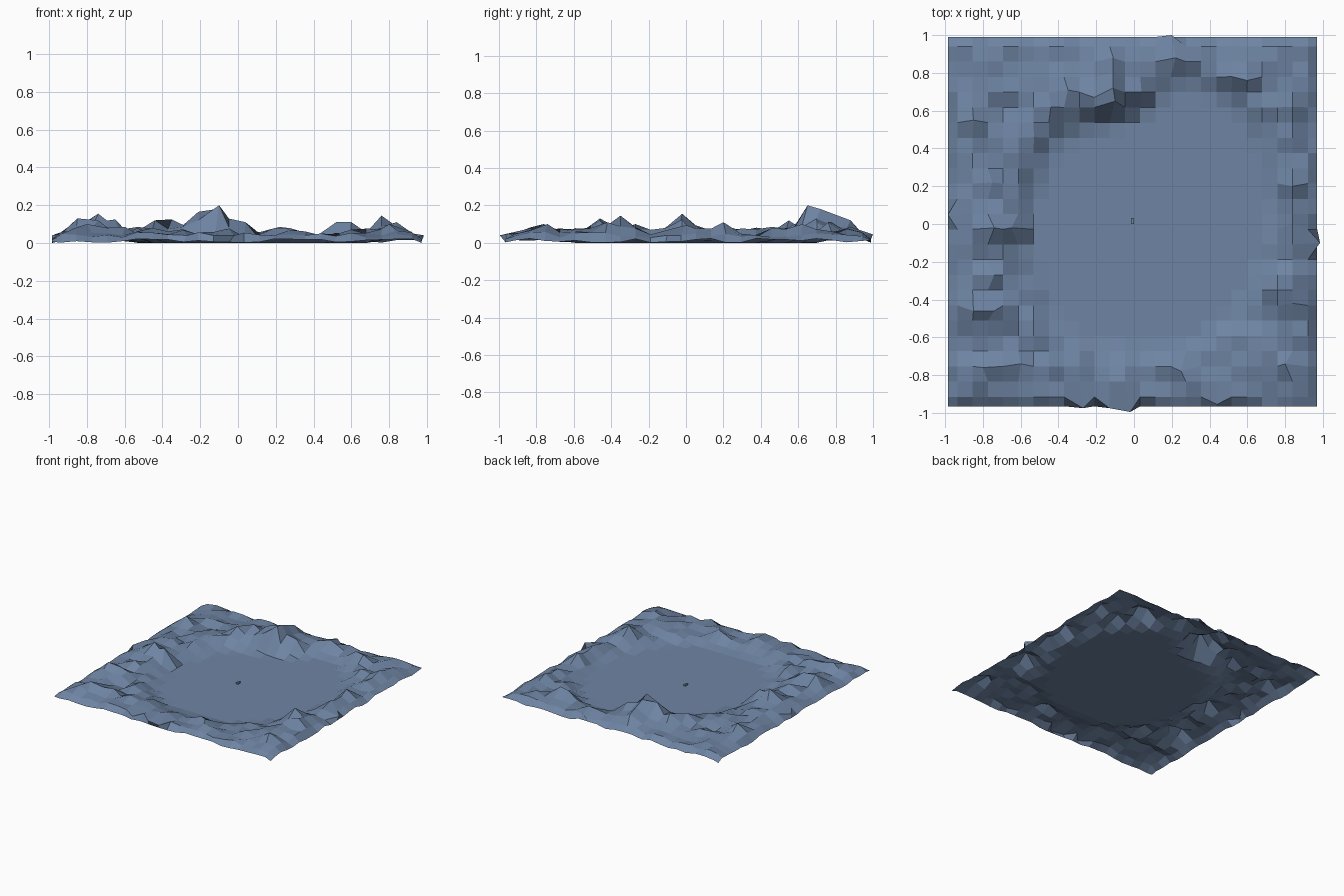
import bpy, bmesh, math, random
from mathutils import Vector

if "Cube" in bpy.data.objects:
    bpy.data.objects.remove(bpy.data.objects["Cube"])

random.seed(4)
mat = bpy.data.materials.new("slate blue")
mat.diffuse_color = (0.156, 0.231, 0.366, 1)
mat.use_nodes = True
mat.node_tree.nodes["Principled BSDF"].inputs["Base Color"].default_value = mat.diffuse_color

# Radius of the flat basin every 22.5 degrees, counter-clockwise from +x
BASIN = [.74, .78, .84, .84, .58, .56, .60, .57, .58, .58, .67, .68, .67, .70, .74, .72]

# Peaks rising out of the border: x, y, height, reach
PEAKS = [
    (-.10, .65, .20, .20), (-.11, .72, .18, .18), (-.11, .80, .15, .18), (-.11, .88, .12, .15),
    (-.21, .67, .165, .2), (-.35, .71, .125, .2), (-.44, .62, .12, .18), (.04, .70, .11, .14),
    (.22, .88, .085, .15), (.52, .78, .11, .15), (.60, .76, .11, .15), (-.53, .46, .085, .15),
    (-.74, -.02, .155, .2), (-.65, -.02, .125, .15), (-.74, -.27, .10, .16), (-.85, -.46, .13, .18),
    (-.74, -.46, .12, .18), (-.80, -.76, .10, .17), (-.60, -.74, .085, .15), (-.85, .55, .12, .18),
    (.76, -.35, .145, .2), (.84, -.42, .11, .17), (.84, .20, .11, .17), (.84, .62, .10, .17),
    (.80, -.74, .10, .17), (.25, -.78, .08, .15), (-.75, .22, .09, .16), (.84, 0, .095, .17),
]


def basin_radius(x, y):
    t = (math.atan2(y, x) / math.tau % 1) * 16
    i = int(t) % 16
    return BASIN[i] + (BASIN[(i + 1) % 16] - BASIN[i]) * (t - int(t))


def height(x, y):
    edge = max(abs(x + .008), abs(y - .012))
    if edge > .95:
        return random.uniform(.0, .024)
    outside = math.hypot(x, y) - basin_radius(x, y)
    rise = max(0, min(1, outside / .11 + .2))
    h = .054 + random.uniform(-.026, .028)
    for px, py, ph, reach in PEAKS:
        d = math.hypot(x - px, y - py)
        h = max(h, ph * (1 - d / reach))
    if edge > .9:
        h = h * .6 + .01
    return h * rise


# Terrain: regular grid with a narrow low rim, lifted around a flat basin
N = 23
def coords(lo, hi):
    return [lo - .05] + [lo + (hi - lo) * i / N for i in range(N + 1)] + [hi + .05]

xs, ys = coords(-.935, .92), coords(-.915, .94)
bm = bmesh.new()
rows = [[bm.verts.new((x, y, height(x, y))) for x in xs] for y in ys]
n = len(xs)
for j in range(n - 1):
    for i in range(n - 1):
        bm.faces.new((rows[j][i], rows[j][i + 1], rows[j + 1][i + 1], rows[j + 1][i]))

# Pull the nearest grid point onto every summit
for px, py, ph, reach in PEAKS:
    v = min(bm.verts, key=lambda q: (q.co.xy - Vector((px, py))).length)
    v.co = (px, py, ph)

# Places where the border bulges out over the rim: grid point, new position
BULGES = [((-.047, -.915), (-.02, -.995, .04)), ((-.29, -.915), (-.27, -.975, .04)),
          ((-.13, -.915), (-.13, -.975, .04)), ((.92, -.1), (.985, -.1, .04)),
          ((.44, -.915), (.44, -.955, .05)), ((-.935, .05), (-.985, .05, .04)),
          ((.2, .94), (.2, 1.0, .045))]
for target, place in BULGES:
    v = min(bm.verts, key=lambda q: (q.co.xy - Vector(target)).length)
    v.co = place

me = bpy.data.meshes.new("terrain")
bm.to_mesh(me)
bm.free()
me.materials.append(mat)
bpy.context.collection.objects.link(bpy.data.objects.new("terrain", me))

# Tiny marker block in the middle of the basin
bpy.ops.mesh.primitive_cube_add(size=1, location=(-.008, .016, .006))
marker = bpy.context.object
marker.name = "centre_marker"
marker.scale = (.018, .034, .012)
marker.data.materials.append(mat)
